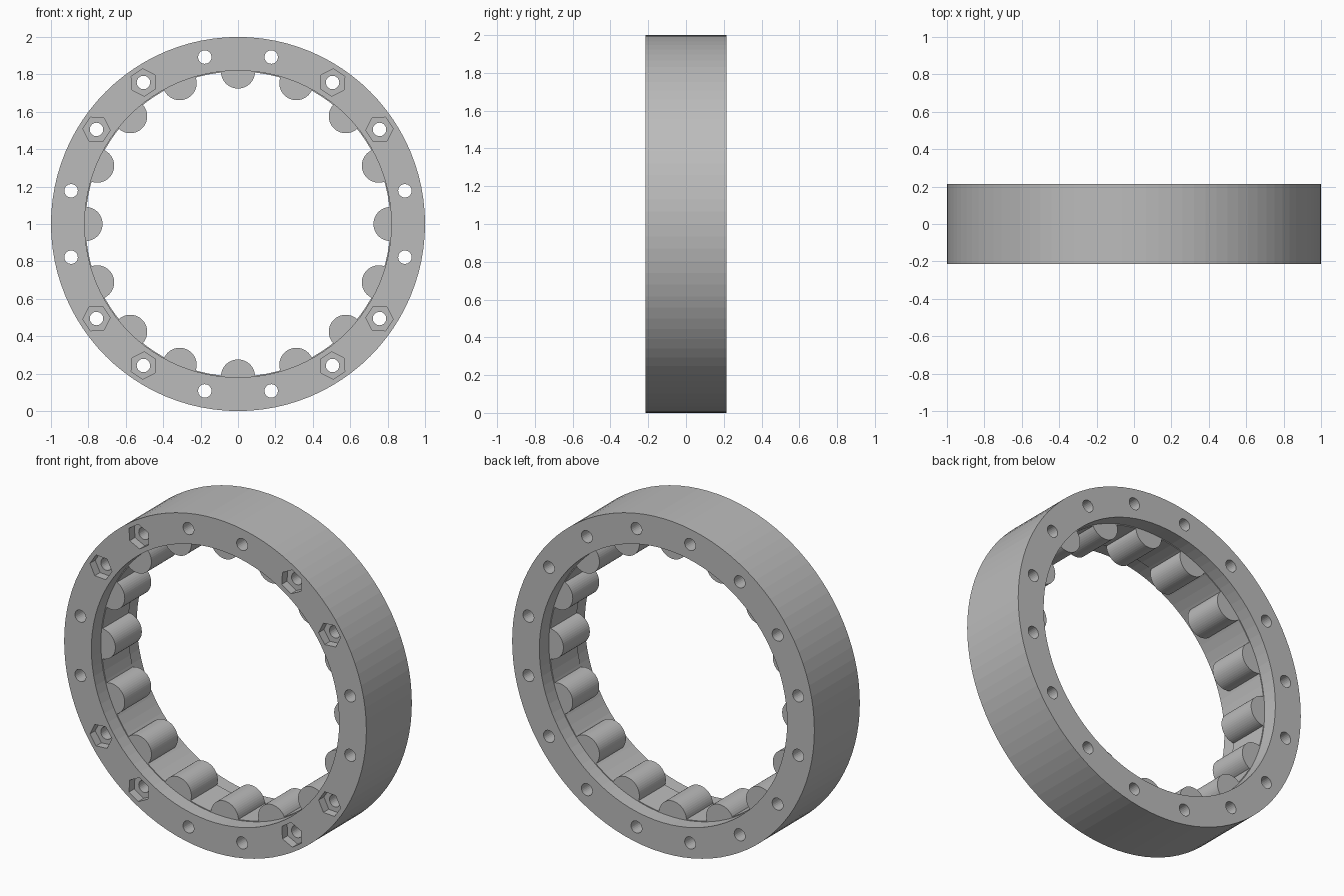
import bpy, bmesh
from math import radians, tau
from mathutils import Matrix, Vector

if "Cube" in bpy.data.objects:
    bpy.data.objects.remove(bpy.data.objects["Cube"], do_unlink=True)

CENTRE = Vector((0, 0, 1))
HALF_DEPTH = 0.215
STEP = 22.5

grey = bpy.data.materials.new("plain_grey")
grey.use_nodes = True
colour = (0.5, 0.5, 0.5, 1)
grey.diffuse_color = colour
grey.node_tree.nodes["Principled BSDF"].inputs["Base Color"].default_value = colour


def finish(name, bm):
    bmesh.ops.recalc_face_normals(bm, faces=bm.faces[:])
    mesh = bpy.data.meshes.new(name)
    bm.to_mesh(mesh)
    bm.free()
    mesh.materials.append(grey)
    obj = bpy.data.objects.new(name, mesh)
    bpy.context.collection.objects.link(obj)
    return obj


def add_prism(bm, angle, distance, y, radius, length, sides):
    """Prism along y, placed around the ring axis."""
    place = (Matrix.Translation(CENTRE) @ Matrix.Rotation(radians(angle), 4, 'Y')
             @ Matrix.Translation((distance, y, 0)) @ Matrix.Rotation(radians(90), 4, 'X'))
    bmesh.ops.create_cone(bm, cap_ends=True, segments=sides, radius1=radius,
                          radius2=radius, depth=length, matrix=place)


# Ring: turned profile with a slightly wider bore near each rim
bm = bmesh.new()
d, s = HALF_DEPTH, 0.125
profile = [(1, -d), (1, d), (0.82, d), (0.82, s), (0.815, s),
           (0.815, -s), (0.82, -s), (0.82, -d)]
verts = [bm.verts.new((r, y, 1)) for r, y in profile]
edges = [bm.edges.new((verts[i - 1], verts[i])) for i in range(len(verts))]
bmesh.ops.spin(bm, geom=verts + edges, cent=CENTRE, axis=(0, 1, 0),
               angle=tau, steps=96, use_merge=True)
bmesh.ops.remove_doubles(bm, verts=bm.verts[:], dist=0.0001)
ring = finish("ring", bm)

# Cutters: sixteen through holes, eight hexagonal nut pockets on the front
holes, pockets = bmesh.new(), bmesh.new()
for k in range(16):
    angle = STEP * (k + 0.5)
    add_prism(holes, angle, 0.91, 0, 0.036, 1, 24)
    if k % 4 in (1, 2):
        add_prism(pockets, angle, 0.91, -HALF_DEPTH, 0.073, 0.1, 6)

for name, cutter_bm in (("nut_pocket_cutter", pockets), ("bolt_hole_cutter", holes)):
    cutter = finish(name, cutter_bm)
    cutter.hide_render = True
    mod = ring.modifiers.new(name, 'BOOLEAN')
    mod.operation = 'DIFFERENCE'
    mod.solver = 'EXACT'
    mod.object = cutter
    bpy.context.view_layer.objects.active = ring
    bpy.ops.object.modifier_apply(modifier=mod.name)
    bpy.data.objects.remove(cutter, do_unlink=True)

# Rollers: round lugs half sunk into the bore
for k in range(16):
    bm = bmesh.new()
    add_prism(bm, STEP * k, 0.815, 0, 0.091, 2 * s, 48)
    finish(f"roller_{k + 1}", bm)
